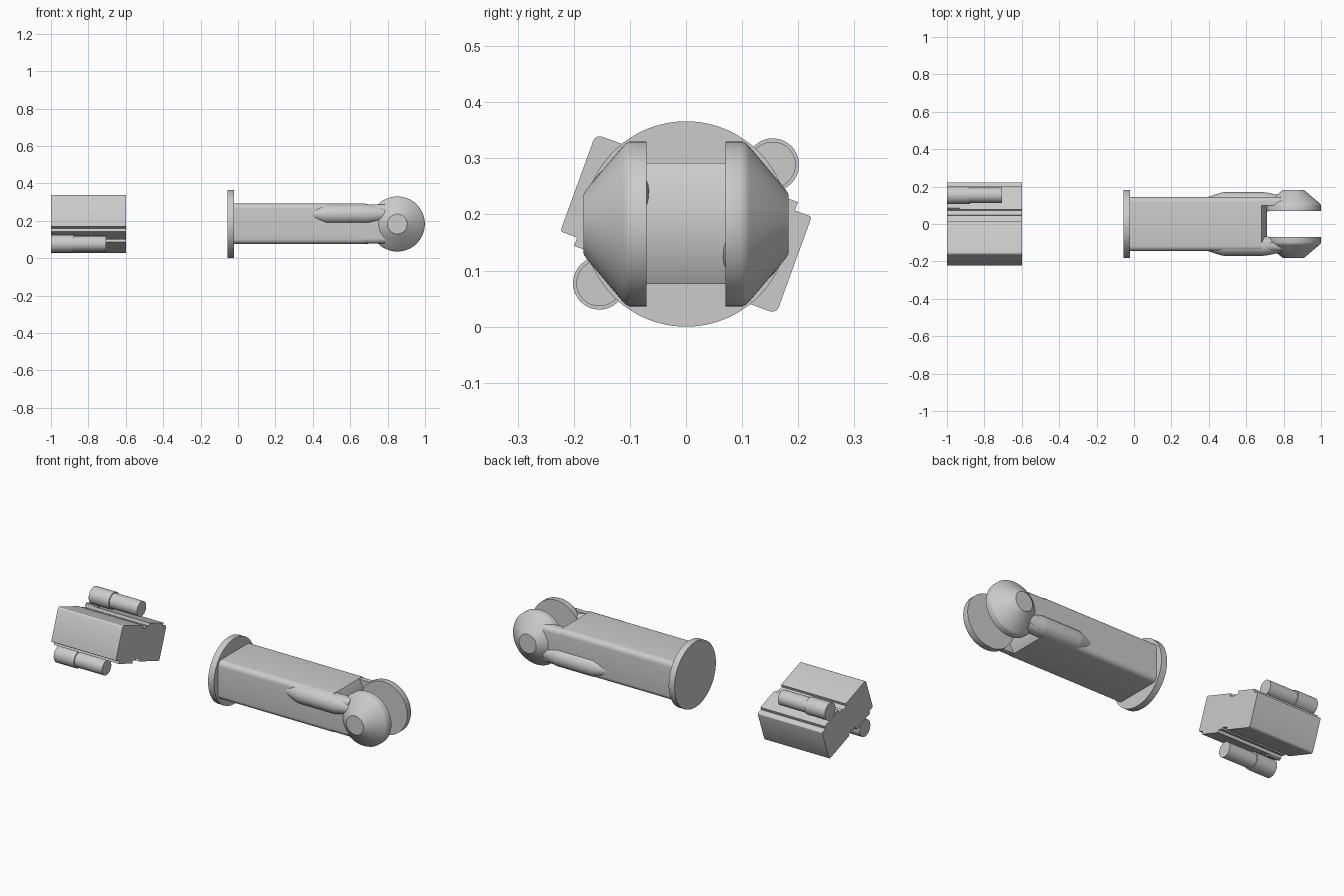
import bpy, bmesh, math
from mathutils import Vector, Matrix

if "Cube" in bpy.data.objects:
    bpy.data.objects.remove(bpy.data.objects["Cube"])

ZC = 0.183                      # height of the long axis
TILT = math.radians(-20)        # roll of the drive blocks


def finish(name, bm):
    bmesh.ops.recalc_face_normals(bm, faces=bm.faces)
    me = bpy.data.meshes.new(name)
    bm.to_mesh(me)
    bm.free()
    ob = bpy.data.objects.new(name, me)
    bpy.context.collection.objects.link(ob)
    bpy.ops.object.select_all(action='DESELECT')
    ob.select_set(True)
    bpy.context.view_layer.objects.active = ob
    bpy.ops.object.shade_smooth_by_angle(angle=math.radians(32))
    return ob


def prism(name, pts, place, a, b):
    """Extrude a 2D outline from a to b; place maps (u, v, t) to a point."""
    bm = bmesh.new()
    lo = [bm.verts.new(place(u, v, a)) for u, v in pts]
    hi = [bm.verts.new(place(u, v, b)) for u, v in pts]
    bm.faces.new(lo)
    bm.faces.new(hi)
    for i in range(len(pts)):
        j = (i + 1) % len(pts)
        bm.faces.new((lo[i], lo[j], hi[j], hi[i]))
    return finish(name, bm)


def lathe(name, profile, place, seg=64):
    """Turn (t, radius) pairs into a capped solid of revolution."""
    bm = bmesh.new()
    rings = []
    for t, r in profile:
        rings.append([bm.verts.new(place(r * math.cos(k * math.tau / seg),
                                         r * math.sin(k * math.tau / seg), t))
                      for k in range(seg)])
    bm.faces.new(rings[0])
    bm.faces.new(rings[-1])
    for p, q in zip(rings, rings[1:]):
        for k in range(seg):
            n = (k + 1) % seg
            bm.faces.new((p[k], p[n], q[n], q[k]))
    return finish(name, bm)


def rounded(u0, u1, v0, v1, radii, n=6):
    """Rectangle outline; radii for corners (right-top, left-top, left-bottom, right-bottom)."""
    pts = []
    corners = [(u1, v1, -1, -1), (u0, v1, 1, -1), (u0, v0, 1, 1), (u1, v0, -1, 1)]
    for c, ((u, v, du, dv), r) in enumerate(zip(corners, radii)):
        if r == 0:
            pts.append((u, v))
            continue
        for k in range(n + 1):
            a = (c + k / n) * math.pi / 2
            pts.append((u + du * r + r * math.cos(a), v + dv * r + r * math.sin(a)))
    return pts


def along_x(u, v, t):
    return Vector((t, u, ZC + v))


# Mounting flange
lathe("flange", [(-0.057, 0.183), (-0.021, 0.183)], along_x, 96)

# Arm tube and the web that closes the fork slot
R = 0.028
prism("arm_tube", rounded(-0.145, 0.145, -0.107, 0.109, [R] * 4), along_x, -0.021, 0.68)
web = [(0.675, -0.107), (0.682, -0.107), (0.712, -0.053), (0.712, 0.053),
       (0.682, 0.109), (0.675, 0.109)]
prism("fork_web", web, lambda u, v, t: Vector((u, t, ZC + v)), -0.1, 0.1)

for s, side in ((-1, "front"), (1, "back")):
    # Fork cheek continuing the tube wall
    prism(side + "_fork_cheek",
          rounded(0.098, 0.145, -0.105, 0.105, [R, 0, 0, R]),
          lambda u, v, t: Vector((t, s * u, ZC + v)), 0.68, 0.785)

    # Conical joint housing
    dome = [(0.07, 0.147), (0.101, 0.147), (0.107, 0.144), (0.113, 0.138),
            (0.178, 0.061), (0.182, 0.054), (0.183, 0.053)]
    lathe(side + "_joint_housing", dome,
          lambda u, v, t: Vector((0.852 + u, s * t, ZC + v)), 96)

    # Tapered bulge on the tube side, half a turn apart
    bulge = [(0.39, 0.026), (0.47, 0.052), (0.48, 0.053), (0.69, 0.053),
             (0.705, 0.052), (0.79, 0.034)]
    lathe(side + "_motor_bulge", bulge,
          lambda u, v, t: along_x(s * 0.117 + u, -s * 0.053 + v, t), 48)

# Drive unit, each half repeated by half a turn about the long axis
for turn, side in ((0, "back"), (math.pi, "front")):
    rot = Matrix.Rotation(TILT + turn, 2)

    def rolled(u, v, t):
        p = rot @ Vector((u, v))
        return Vector((t, p.x, ZC + p.y))

    # Block, raised pad and connector
    prism(side + "_drive_block",
          rounded(0.018, 0.206, -0.095, 0.089, [0.005, 0, 0, 0.012], 3), rolled, -1, -0.6)
    prism(side + "_block_pad", rounded(0.045, 0.174, 0.08, 0.105, [0] * 4),
          rolled, -1, -0.6)
    prism(side + "_connector", rounded(0.05, 0.075, 0.1, 0.112, [0] * 4),
          rolled, -1, -0.93)

    # Stepped motor
    lathe(side + "_motor", [(-1, 0.047), (-0.876, 0.047), (-0.876, 0.041), (-0.705, 0.041)],
          lambda u, v, t: rolled(0.109 + u, 0.152 + v, t), 48)

    # Half of the recessed bridge between the blocks
    prism(side + "_block_bridge", rounded(0, 0.02, -0.08, 0.08, [0] * 4), rolled, -1, -0.6)
